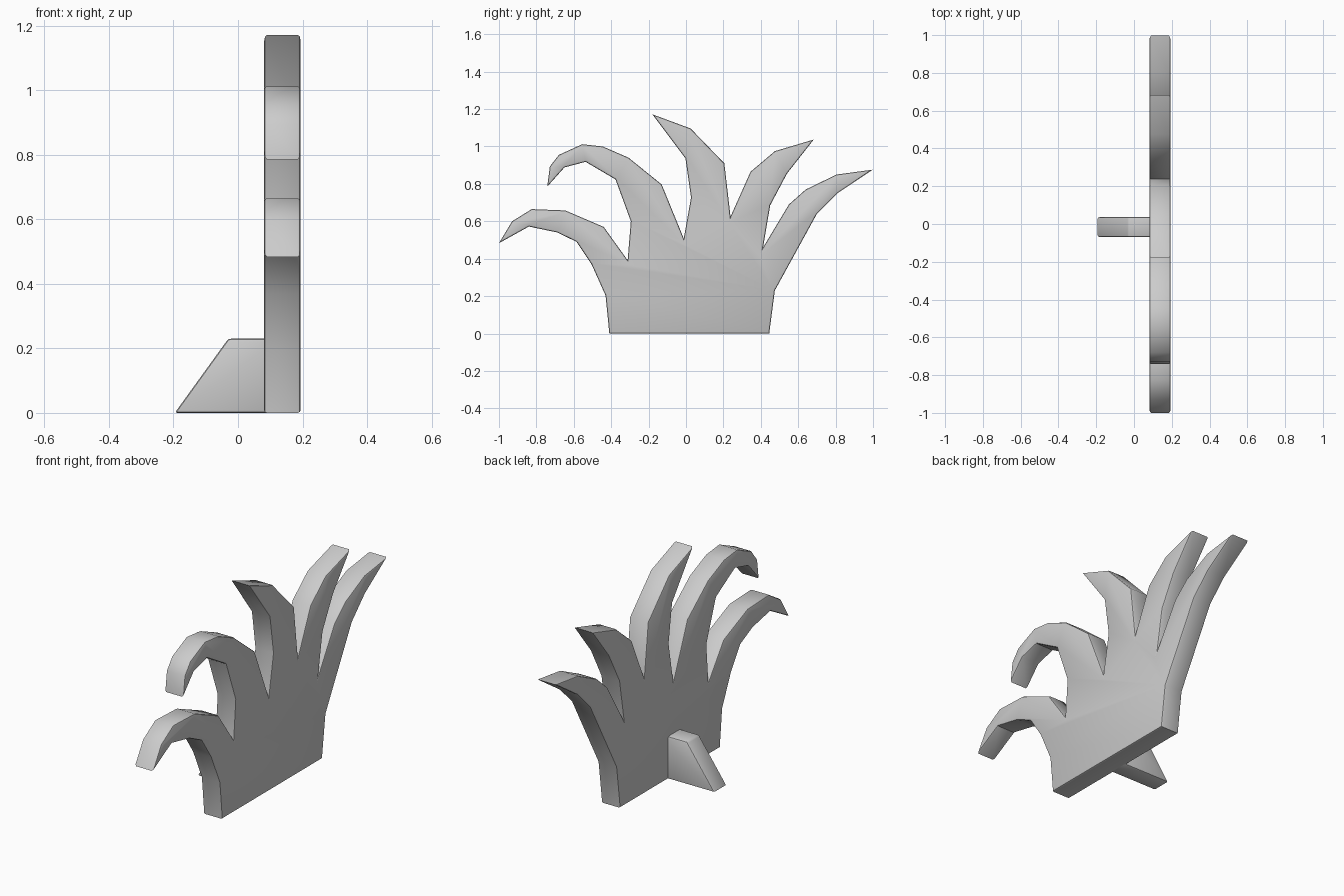
import bpy, bmesh, math
from mathutils import Vector

if "Cube" in bpy.data.objects:
    bpy.data.objects.remove(bpy.data.objects["Cube"])


def extruded(name, points, to_3d, offset, bevel, rim_only):
    """Extrude a flat profile along offset and soften its edges."""
    bm = bmesh.new()
    base = bm.faces.new([bm.verts.new(to_3d(p)) for p in points])
    ext = bmesh.ops.extrude_face_region(bm, geom=[base], use_keep_orig=True)
    moved = [v for v in ext["geom"] if isinstance(v, bmesh.types.BMVert)]
    bmesh.ops.translate(bm, verts=moved, vec=offset)
    bmesh.ops.recalc_face_normals(bm, faces=bm.faces[:])
    along = Vector(offset).normalized()
    edges = []
    for e in bm.edges:
        d = (e.verts[1].co - e.verts[0].co).normalized()
        if not rim_only or abs(d.dot(along)) < 0.5:
            edges.append(e)
    bmesh.ops.bevel(bm, geom=edges, offset=bevel, offset_type='OFFSET',
                    segments=2, profile=0.5, affect='EDGES', clamp_overlap=True)
    mesh = bpy.data.meshes.new(name)
    bm.to_mesh(mesh)
    bm.free()
    obj = bpy.data.objects.new(name, mesh)
    bpy.context.collection.objects.link(obj)
    bpy.ops.object.select_all(action='DESELECT')
    obj.select_set(True)
    bpy.context.view_layer.objects.active = obj
    bpy.ops.object.shade_smooth_by_angle(angle=math.radians(35))
    return obj


# Grass tuft silhouette (y, z), blade by blade from the right
base_right = [(-0.41, 0), (0.445, 0), (0.475, 0.23)]
blade_1 = [(0.70, 0.64), (0.81, 0.75), (0.998, 0.876), (0.805, 0.85),
           (0.64, 0.77), (0.55, 0.69), (0.412, 0.46)]
blade_2 = [(0.45, 0.685), (0.54, 0.855), (0.683, 1.037), (0.475, 0.975),
           (0.345, 0.865), (0.238, 0.625)]
blade_3 = [(0.205, 0.91), (0.025, 1.096), (-0.18, 1.172), (-0.003, 0.936),
           (0.027, 0.727), (-0.012, 0.508)]
blade_4 = [(-0.13, 0.797), (-0.307, 0.94), (-0.445, 1.0), (-0.555, 1.012),
           (-0.68, 0.955), (-0.728, 0.893), (-0.742, 0.785), (-0.65, 0.888),
           (-0.537, 0.918), (-0.377, 0.824), (-0.295, 0.6), (-0.312, 0.392)]
blade_5 = [(-0.44, 0.57), (-0.645, 0.658), (-0.825, 0.665), (-0.93, 0.6),
           (-1.0, 0.483), (-0.84, 0.572), (-0.687, 0.54), (-0.585, 0.49),
           (-0.505, 0.37), (-0.43, 0.203)]
outline = base_right + blade_1 + blade_2 + blade_3 + blade_4 + blade_5
extruded("grass_cutout", outline, lambda p: (0.081, p[0], p[1]),
         (0.113, 0, 0), 0.009, True)

# Sloped support fin behind the cutout (x, z)
fin = [(-0.196, 0), (-0.03, 0.23), (0.12, 0.23), (0.12, 0)]
extruded("support_fin", fin, lambda p: (p[0], -0.07, p[1]),
         (0, 0.107, 0), 0.009, False)
